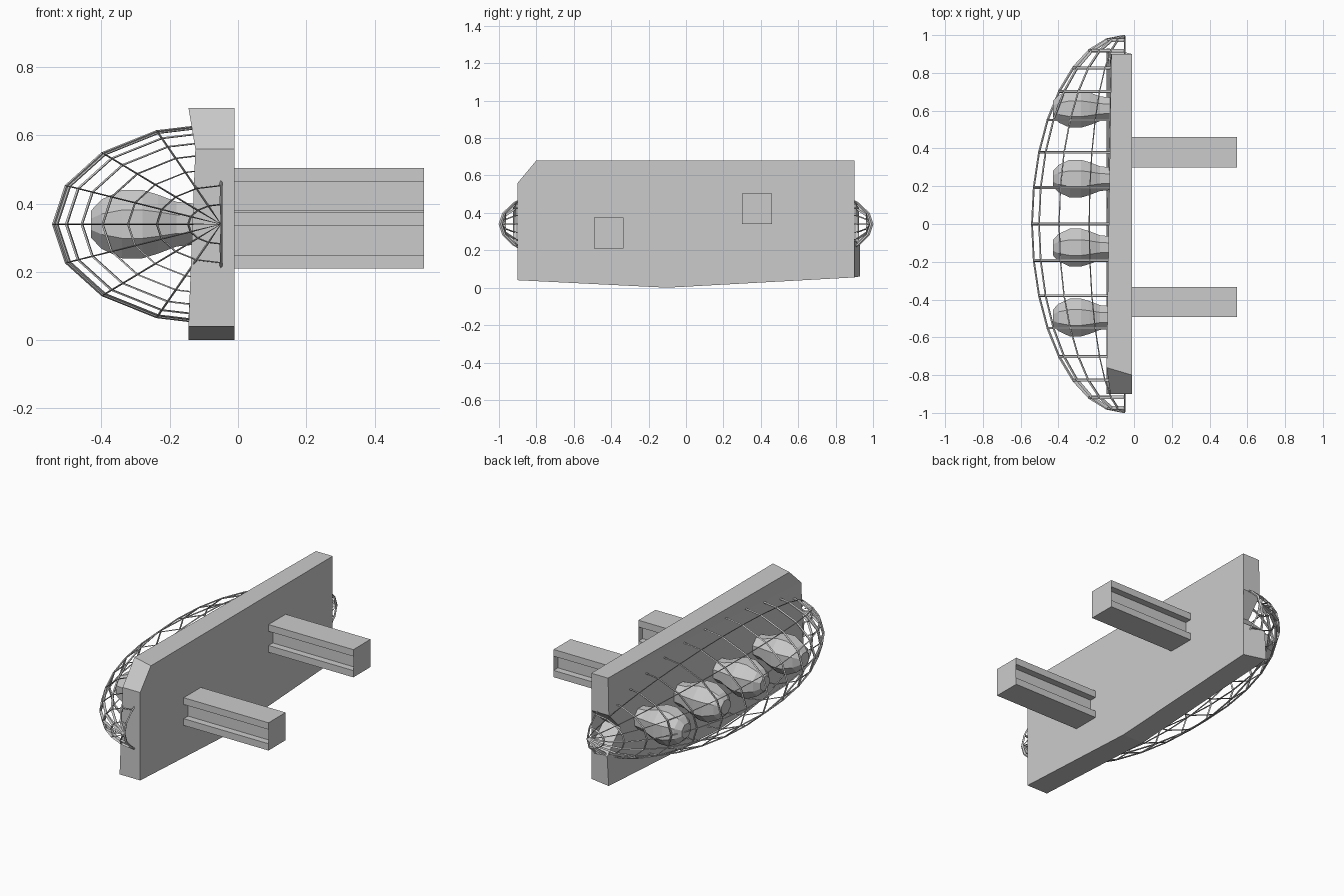
import bpy, bmesh, math
from mathutils import Matrix

if "Cube" in bpy.data.objects:
    bpy.data.objects.remove(bpy.data.objects["Cube"])


def finish(bm, name):
    bmesh.ops.recalc_face_normals(bm, faces=bm.faces)
    me = bpy.data.meshes.new(name)
    bm.to_mesh(me)
    bm.free()
    ob = bpy.data.objects.new(name, me)
    bpy.context.collection.objects.link(ob)
    return ob


def loft(name, front, back):
    """Solid between two matching outlines."""
    bm = bmesh.new()
    a = [bm.verts.new(p) for p in front]
    b = [bm.verts.new(p) for p in back]
    n = len(a)
    for i in range(n):
        j = (i + 1) % n
        bm.faces.new((a[i], a[j], b[j], b[i]))
    caps = [bm.faces.new(a), bm.faces.new(b[::-1])]
    bmesh.ops.triangulate(bm, faces=caps)
    return finish(bm, name)


# Rough-cut backing board with a clipped corner and a notch
front = [(-.9, .04), (-.1, 0), (.9, .055), (.9, .25), (.78, .355), (.9, .46),
         (.9, .68), (-.8, .68), (-.9, .56)]
back = [(-.145, -.9, .04), (-.145, -.1, 0), (-.145, .93, .06), (-.135, .93, .23),
        (-.13, .8, .355), (-.125, .9, .46), (-.12, .9, .68),
        (-.145, -.76, .68), (-.125, -.9, .56)]
loft("backing_board", [(-.01, y, z) for y, z in front], back)

# Two I-beams
half = [(.08, -.082), (.08, -.042), (.04, -.042), (.04, .042), (.08, .042), (.08, .082)]
section = half + [(-y, z) for y, z in reversed(half)]
for i, (cy, cz) in enumerate([(.38, .422), (-.413, .292)]):
    loft(f"support_beam_{i + 1}",
         [(.545, cy + y, cz + z) for y, z in section],
         [(-.02, cy + y, cz + z) for y, z in section])

# Four faceted lamp bulbs, turned around the x axis
profile = [(-.10, .06), (-.18, .068), (-.235, .09), (-.28, .104), (-.34, .104),
           (-.40, .075), (-.43, .042)]
SIDES = 8
for i, cy in enumerate([.61, .24, -.125, -.495]):
    bm = bmesh.new()
    rings = []
    for x, r in profile:
        rings.append([bm.verts.new((x, cy + r * math.cos(math.tau * (k + .5) / SIDES) / .96,
                                    .34 + r * math.sin(math.tau * (k + .5) / SIDES) / .96))
                      for k in range(SIDES)])
    for a, b in zip(rings, rings[1:]):
        for k in range(SIDES):
            j = (k + 1) % SIDES
            bm.faces.new((a[k], a[j], b[j], b[k]))
    bm.faces.new(rings[0])
    bm.faces.new(rings[-1])
    finish(bm, f"lamp_bulb_{i + 1}")

# Wire cage: half of a stretched sphere turned into struts
bm = bmesh.new()
bmesh.ops.create_uvsphere(bm, u_segments=16, v_segments=16, radius=1)
bmesh.ops.rotate(bm, verts=bm.verts, matrix=Matrix.Rotation(math.pi / 2, 3, 'X'))
bmesh.ops.delete(bm, geom=[v for v in bm.verts if v.co.x > .01], context='VERTS')
cage = finish(bm, "wire_cage")
wire = cage.modifiers.new("struts", 'WIREFRAME')
wire.thickness = .02
wire.use_boundary = True
wire.use_even_offset = False
cage.location = (-.05, 0, .34)
cage.scale = (.49, .992, .295)
